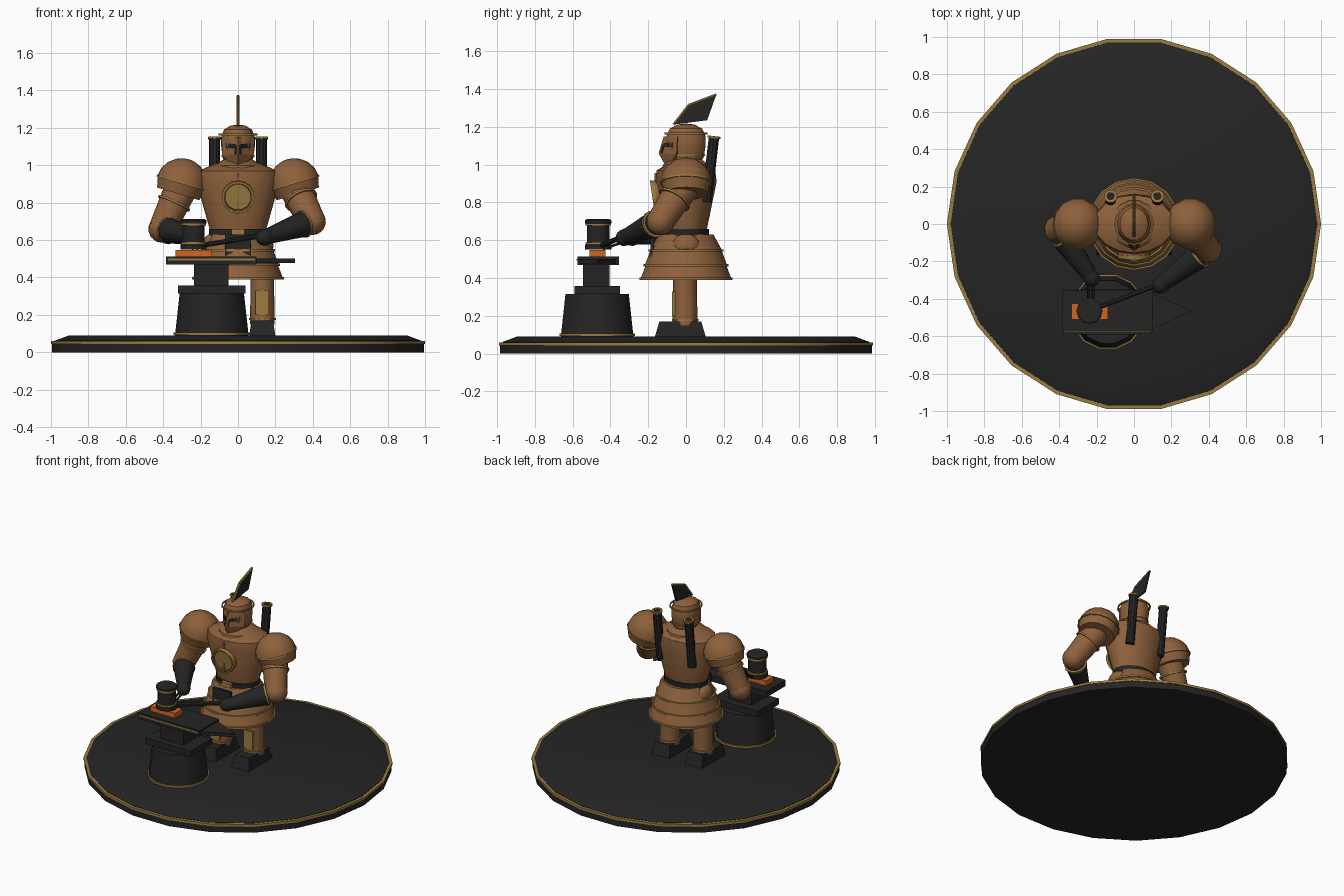
import bpy, bmesh, math
from mathutils import Vector, Matrix

if "Cube" in bpy.data.objects:
    bpy.data.objects.remove(bpy.data.objects["Cube"], do_unlink=True)


def material(name, rgb):
    m = bpy.data.materials.new(name)
    m.use_nodes = True
    m.diffuse_color = (*rgb, 1)
    m.node_tree.nodes["Principled BSDF"].inputs["Base Color"].default_value = (*rgb, 1)
    return m


COPPER = material("copper", (0.27, 0.12, 0.045))
DARK = material("dark_iron", (0.018, 0.018, 0.019))
GOLD = material("gold", (0.33, 0.2, 0.05))
HOT = material("hot_metal", (0.65, 0.13, 0.015))


def finish(name, bm, mat, smooth=True):
    bmesh.ops.recalc_face_normals(bm, faces=bm.faces)
    me = bpy.data.meshes.new(name)
    bm.to_mesh(me)
    bm.free()
    me.materials.append(mat)
    ob = bpy.data.objects.new(name, me)
    bpy.context.collection.objects.link(ob)
    if smooth:
        bpy.ops.object.select_all(action='DESELECT')
        ob.select_set(True)
        bpy.context.view_layer.objects.active = ob
        bpy.ops.object.shade_smooth_by_angle(angle=math.radians(35))
    return ob


def lathe(name, profile, mat, n=14, loc=(0, 0, 0), axis=(0, 0, 1), sy=1, closed=False):
    """Turn (radius, height) points round an axis; closed makes a hollow ring."""
    axis = Vector(axis).normalized()
    rot = Vector((0, 0, 1)).rotation_difference(axis).to_matrix().to_4x4()
    mat4 = Matrix.Translation(loc) @ rot @ Matrix.Diagonal((1, sy, 1, 1))
    bm = bmesh.new()
    rows = []
    for r, z in profile:
        rows.append([bm.verts.new(mat4 @ Vector((r * math.cos(a), r * math.sin(a), z)))
                     for a in (math.tau * k / n for k in range(n))])
    pairs = list(zip(rows, rows[1:]))
    if closed:
        pairs.append((rows[-1], rows[0]))
    else:
        bm.faces.new(rows[0])
        bm.faces.new(rows[-1])
    for a, b in pairs:
        for k in range(n):
            j = (k + 1) % n
            bm.faces.new((a[k], a[j], b[j], b[k]))
    return finish(name, bm, mat)


def rod(name, a, b, ra, rb, mat, n=12):
    d = Vector(b) - Vector(a)
    return lathe(name, [(ra, 0), (rb, d.length)], mat, n, a, d)


def ring(name, loc, r, mat=GOLD, n=14, axis=(0, 0, 1), sy=1, h=0.012, t=0.012):
    p = [(r - t, -h / 2), (r, -h / 2), (r, h / 2), (r - t, h / 2)]
    return lathe(name, p, mat, n, loc, axis, sy, True)


def box(name, lo, hi, mat, taper=1.0):
    """Box between two corners, its top shrunk by taper."""
    lo, hi = Vector(lo), Vector(hi)
    size, mid = hi - lo, (lo + hi) / 2
    bm = bmesh.new()
    bmesh.ops.create_cube(bm, size=1)
    for v in bm.verts:
        k = taper if v.co.z > 0 else 1
        v.co = mid + Vector((v.co.x * size.x * k, v.co.y * size.y * k, v.co.z * size.z))
    return finish(name, bm, mat, False)


def ball(name, loc, scale, mat, axis=(0, 0, 1)):
    p = [(max(0.002, math.cos(a)), math.sin(a))
         for a in (math.pi * (k / 8 - 0.5) for k in range(9))]
    return lathe(name, [(r * scale[0], z * scale[2]) for r, z in p], mat, 14, loc, axis,
                 scale[1] / scale[0])


def plate(name, points, mat, depth, direction):
    """Flat polygon pushed to a thickness along a direction."""
    bm = bmesh.new()
    d = Vector(direction) * depth
    f = bm.faces.new([bm.verts.new(Vector(p) - d / 2) for p in points])
    new = bmesh.ops.extrude_face_region(bm, geom=[f])["geom"]
    bmesh.ops.translate(bm, vec=d, verts=[g for g in new if isinstance(g, bmesh.types.BMVert)])
    return finish(name, bm, mat, False)


# Round display base
lathe("base_lower", [(0.995, 0), (0.995, 0.05)], DARK, 22)
ring("base_trim", (0, 0, 0.052), 1.0, n=22, h=0.016, t=0.03)
lathe("base_top", [(0.982, 0.05), (0.98, 0.062), (0.905, 0.09)], DARK, 22)

# Anvil on its stump
AX, AY = -0.14, -0.47
lathe("anvil_stump", [(0.197, 0.09), (0.172, 0.315)], DARK, 14, (AX, AY, 0))
ring("stump_trim", (AX, AY, 0.1), 0.204, h=0.014)
box("anvil_foot", (-0.32, -0.59, 0.315), (0.04, -0.35, 0.357), DARK)
box("anvil_waist", (-0.235, -0.545, 0.357), (-0.05, -0.405, 0.475), DARK)
box("anvil_face", (-0.385, -0.575, 0.47), (0.1, -0.355, 0.513), DARK)
box("anvil_trim", (-0.375, -0.579, 0.492), (0.09, -0.573, 0.502), GOLD)
plate("anvil_horn", [(0.09, -0.565, 0.49), (0.09, -0.365, 0.49), (0.305, -0.465, 0.49)],
      DARK, 0.024, (0, 0, 1))
box("hot_ingot", (-0.335, -0.51, 0.513), (-0.14, -0.425, 0.548), HOT)

# Hammer standing on the ingot
HX, HY = -0.238, -0.465
lathe("hammer_head", [(0.07, 0.55), (0.07, 0.575), (0.06, 0.58), (0.06, 0.685),
                      (0.07, 0.69), (0.07, 0.705), (0.06, 0.712)], DARK, 12, (HX, HY, 0))
for z in (0.583, 0.683):
    ring("hammer_trim", (HX, HY, z), 0.067, n=12)
rod("hammer_handle", (HX, HY, 0.545 + 0.02), (0.2, -0.295, 0.635), 0.014, 0.014, DARK, 8)

# Legs, boots and shin plates
for s in (-1, 1):
    x = s * 0.13
    rod("leg", (x, -0.005, 0.15), (x, -0.005, 0.42), 0.066, 0.062, COPPER)
    box("boot", (x - 0.07, -0.165, 0.088), (x + 0.07, 0.105, 0.17), DARK, 0.82)
    ring("ankle_trim", (x, -0.005, 0.178), 0.072)
    box("shin_plate", (x - 0.036, -0.073, 0.2), (x + 0.036, -0.058, 0.33), GOLD)
    ball("hip_guard", (s * 0.14, 0, 0.57), (0.05, 0.075, 0.065), COPPER)

# Tiered skirt
for name, z0, z1, r0, r1 in (("skirt_upper", 0.63, 0.54, 0.145, 0.195),
                             ("skirt_middle", 0.55, 0.462, 0.187, 0.22),
                             ("skirt_lower", 0.475, 0.39, 0.21, 0.243)):
    lathe(name, [(r1, z1), (r0, z0)], COPPER, 16)
    ring(name + "_trim", (0, 0, z1 + 0.006), r1 + 0.004, n=16)
box("apron", (-0.07, -0.187, 0.445), (0.07, -0.17, 0.63), DARK)
box("apron_trim", (-0.07, -0.191, 0.45), (0.07, -0.185, 0.462), GOLD)

# Torso, belt and collar
lathe("torso", [(0.145, 0.635), (0.222, 0.91), (0.212, 0.97), (0.12, 1.01)], COPPER, 16, sy=0.73)
lathe("belt", [(0.155, 0.625), (0.155, 0.66)], DARK, 16, sy=0.78)
box("buckle", (-0.036, -0.14, 0.62), (0.036, -0.115, 0.66), GOLD)
lathe("collar", [(0.135, 0.965), (0.125, 1.0), (0.08, 1.03)], COPPER, 14)
ring("collar_trim", (0, 0, 0.967), 0.15, n=14)
box("chest_rib", (-0.006, -0.166, 0.75), (0.006, -0.14, 0.955), COPPER)
lathe("medallion", [(0.07, 0), (0.07, 0.035)], GOLD, 16, (0, -0.132, 0.835), (0, -1, -0.15))
ring("medallion_rim", (0, -0.156, 0.831), 0.085, COPPER, 16, (0, -1, -0.15), h=0.036)
ring("medallion_trim", (0, -0.168, 0.829), 0.088, GOLD, 16, (0, -1, -0.15), h=0.02, t=0.007)

# Exhaust pipes on the back
for s in (-1, 1):
    low, high = (s * 0.125, 0.108, 0.8), (s * 0.125, 0.148, 1.145)
    rod("back_pipe", low, high, 0.029, 0.029, DARK, 10)
    ring("pipe_trim", high, 0.036, n=10, axis=(0, 0.115, 1), t=0.014)

# Helmet with a pointed face plate
lathe("helmet", [(0.06, 1.0), (0.082, 1.04), (0.09, 1.1), (0.09, 1.15), (0.075, 1.19),
                 (0.04, 1.212), (0.003, 1.217)], COPPER, 14, sy=1.18)
ring("helmet_band", (0, 0, 1.165), 0.105, n=16, sy=1.08, h=0.009, t=0.008)
ring("jaw_trim", (0, 0, 1.05), 0.09, n=14, sy=1.15, h=0.007)
ridge = [Vector((0, -0.118, 1.15)), Vector((0, -0.145, 1.06)), Vector((0, -0.112, 1.0))]
for s in (-1, 1):
    edge = [Vector((s * 0.088, -0.045, 1.15)), Vector((s * 0.085, -0.05, 1.055)),
            Vector((s * 0.035, -0.085, 1.0))]
    bm = bmesh.new()
    a, b, c = ([bm.verts.new(p) for p in col]
               for col in (ridge, edge, [Vector((0, 0, p.z)) for p in ridge]))
    for k in (0, 1):
        bm.faces.new((a[k], a[k + 1], b[k + 1], b[k]))
        bm.faces.new((b[k], b[k + 1], c[k + 1], c[k]))
    for k in (0, 2):
        bm.faces.new((a[k], b[k], c[k]))
    finish("face_plate", bm, COPPER, False)
    out = Vector((s * 0.7, -0.8, 0.2)).normalized()

    def on_face(u, v):
        return ridge[0].lerp(ridge[1], v).lerp(edge[0].lerp(edge[1], v), u)
    for name, u0, v0, u1, v1 in (("eye_slit", 0.16, 0.42, 0.72, 0.62),
                                 ("nose_slit", 0.1, 0.5, 0.2, 0.98)):
        plate(name, [on_face(u0, v0), on_face(u1, v0 - 0.08 if u1 > 0.5 else v0),
                     on_face(u1, v1), on_face(u0, v1)], DARK, 0.008, out)

# Swept crest with a gold front edge
crest = [(-0.065, 1.212), (0.015, 1.315), (0.16, 1.37), (0.112, 1.235)]
plate("crest", [(0, y, z) for y, z in crest], DARK, 0.012, (1, 0, 0))
for (y0, z0), (y1, z1) in zip(crest[:2], crest[1:3]):
    rod("crest_trim", (0, y0, z0), (0, y1, z1), 0.008, 0.008, GOLD, 6)

# Shoulders, arms and fists
for side, s, elbow, fist in (("right", -1, (-0.405, -0.03, 0.66), (-0.23, -0.285, 0.615)),
                             ("left", 1, (0.395, -0.135, 0.7), (0.145, -0.325, 0.615))):
    shoulder, elbow, fist = Vector((s * 0.29, 0, 0.91)), Vector(elbow), Vector(fist)
    down, fore = (elbow - shoulder).normalized(), (fist - elbow).normalized()
    up = Vector((-s * 0.3, 0, 1))
    dome = [(0.137 * math.cos(a), 0.135 * math.sin(a) * 0.98)
            for a in (math.radians(d) for d in (0, 20, 40, 60, 78, 89))]
    lathe(side + "_pauldron", dome, COPPER, 14, (s * 0.3, 0, 0.905), up)
    lathe(side + "_pauldron_lame", [(0.118, -0.05), (0.132, 0.01)], COPPER, 14,
          (s * 0.305, 0, 0.895), up)
    ring(side + "_pauldron_trim", (s * 0.3, 0, 0.905), 0.14, axis=up, h=0.01)
    rod(side + "_upper_arm", shoulder, elbow, 0.09, 0.073, COPPER)
    ring(side + "_arm_trim", shoulder.lerp(elbow, 0.45), 0.092, axis=down)
    ball(side + "_elbow", elbow, (0.075, 0.075, 0.075), COPPER, fore)
    cuff = elbow + fore * 0.06
    rod(side + "_gauntlet", cuff, fist, 0.07, 0.04, DARK)
    ring(side + "_cuff_trim", cuff, 0.074, axis=fore)
    ball(side + "_fist", fist, (0.045, 0.045, 0.052), DARK, fore)

# Tongs gripping the ingot
for s in (-1, 1):
    rod("tongs_arm", (-0.23 + s * 0.012, -0.27, 0.612), (-0.23 + s * 0.012, -0.44, 0.553),
        0.008, 0.008, DARK, 6)
